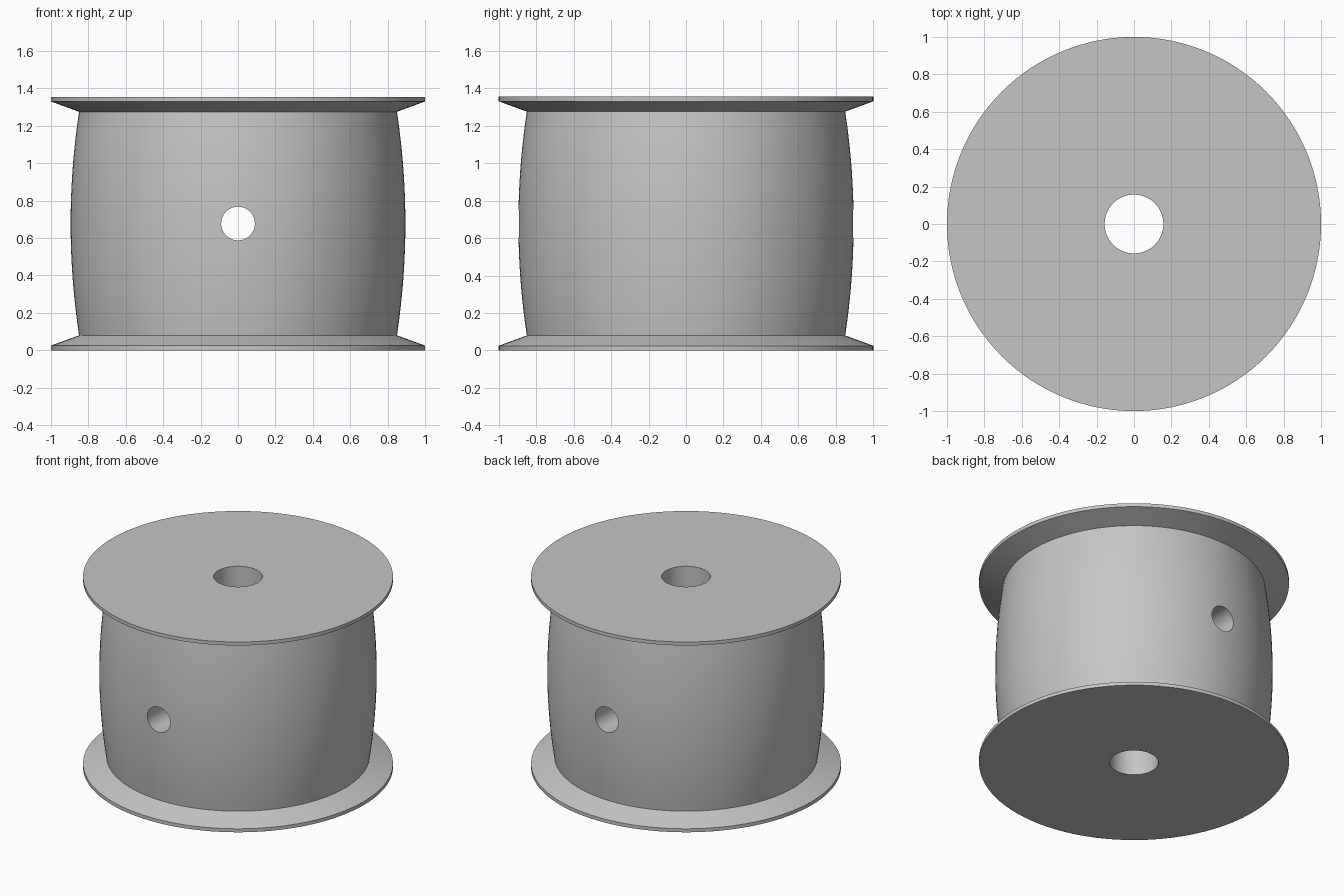
import bpy, bmesh, math
from mathutils import Matrix

cube = bpy.data.objects.get("Cube")
if cube:
    bpy.data.objects.remove(cube, do_unlink=True)

HEIGHT, RIM, BORE = 1.355, 1.0, 0.157
NECK, BELLY, PIN = 0.85, 0.895, 0.09
LIP, SHOULDER = 0.025, 0.08
SEGMENTS, ARC_STEPS = 128, 16

grey = bpy.data.materials.new("plain grey")
colour = (0.56, 0.56, 0.56, 1)
grey.diffuse_color = colour
grey.use_nodes = True
grey.node_tree.nodes["Principled BSDF"].inputs["Base Color"].default_value = colour


def make_object(name, bm):
    bmesh.ops.recalc_face_normals(bm, faces=bm.faces)
    mesh = bpy.data.meshes.new(name)
    bm.to_mesh(mesh)
    bm.free()
    mesh.materials.append(grey)
    obj = bpy.data.objects.new(name, mesh)
    bpy.context.collection.objects.link(obj)
    return obj


def lathe(name, profile):
    """Revolve a closed (radius, height) outline about the z axis."""
    bm = bmesh.new()
    rings = []
    for i in range(SEGMENTS):
        a = math.tau * i / SEGMENTS
        rings.append([bm.verts.new((r * math.cos(a), r * math.sin(a), z))
                      for r, z in profile])
    n = len(profile)
    for i, ring in enumerate(rings):
        following = rings[(i + 1) % SEGMENTS]
        for j in range(n):
            k = (j + 1) % n
            bm.faces.new((ring[j], following[j], following[k], ring[k]))
    return make_object(name, bm)


# Bulging barrel between two flared flanges, with an open bore
barrel = []
for i in range(ARC_STEPS + 1):
    t = i / ARC_STEPS
    radius = BELLY - (BELLY - NECK) * (2 * t - 1) ** 2
    barrel.append((radius, SHOULDER + t * (HEIGHT - 2 * SHOULDER)))
lower = [(BORE, 0), (RIM, 0), (RIM, LIP)]
upper = [(r, HEIGHT - z) for r, z in reversed(lower)]
spool = lathe("spool", lower + barrel + upper)

# Cross hole running front to back
bm = bmesh.new()
bmesh.ops.create_cone(bm, cap_ends=True, segments=48, radius1=PIN, radius2=PIN,
                      depth=2.4, matrix=Matrix.Translation((0, 0, HEIGHT / 2))
                      @ Matrix.Rotation(math.pi / 2, 4, "X"))
cutter = make_object("cross_hole_cutter", bm)
cutter.hide_render = True

cut = spool.modifiers.new("cross hole", "BOOLEAN")
cut.operation = "DIFFERENCE"
cut.solver = "EXACT"
cut.object = cutter
bpy.ops.object.select_all(action="DESELECT")
bpy.context.view_layer.objects.active = spool
spool.select_set(True)
bpy.ops.object.modifier_apply(modifier=cut.name)
bpy.data.objects.remove(cutter, do_unlink=True)

bpy.ops.object.shade_smooth_by_angle(angle=math.radians(30))
